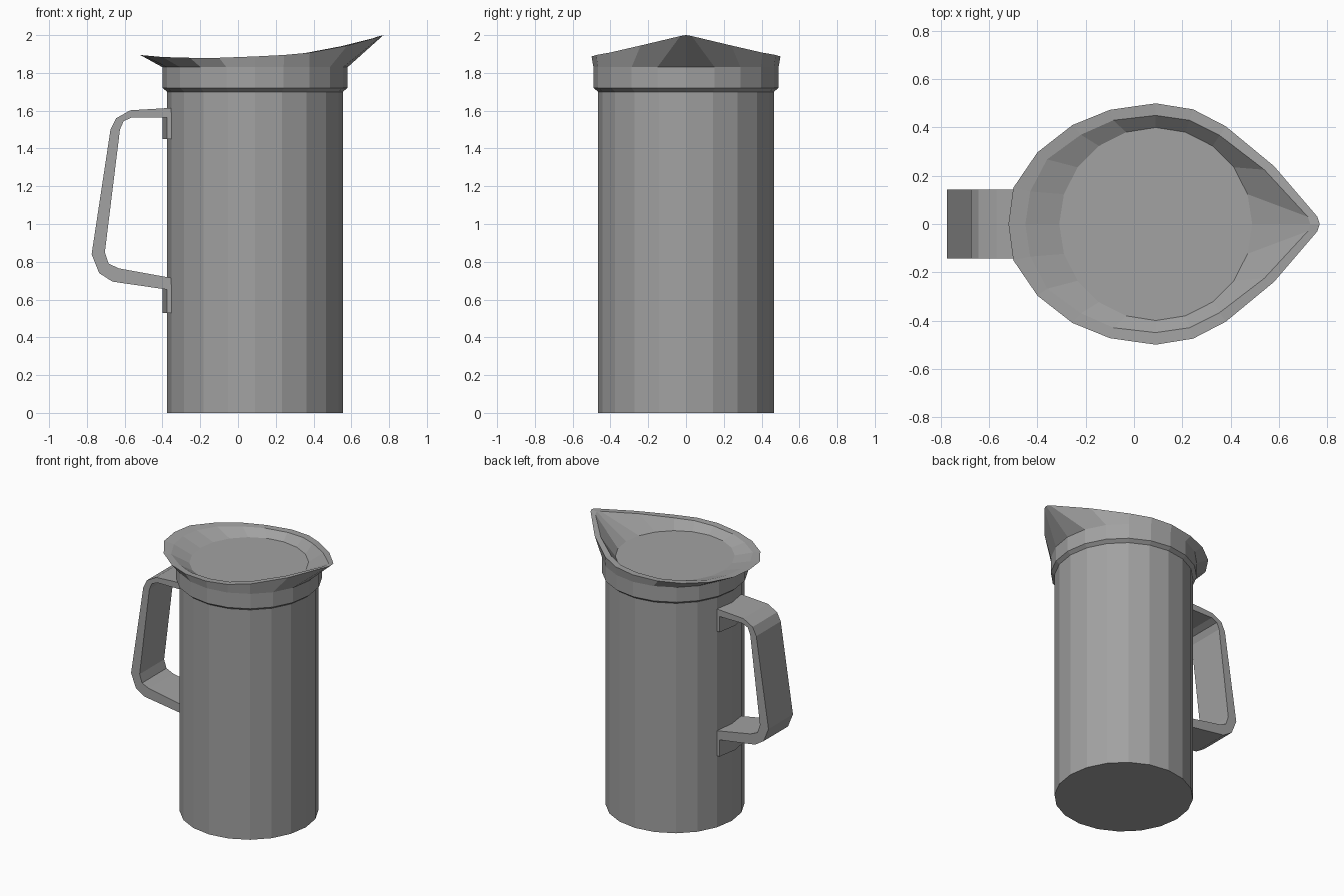
import bpy
import bmesh
from math import cos, sin, tau

cube = bpy.data.objects.get("Cube")
if cube:
    bpy.data.objects.remove(cube, do_unlink=True)

grey = bpy.data.materials.new("plain grey")
grey.use_nodes = True
grey.diffuse_color = (0.36, 0.36, 0.36, 1)
grey.node_tree.nodes["Principled BSDF"].inputs["Base Color"].default_value = grey.diffuse_color

SIDES = 20
CENTRE_X = 0.09


def finish(name, bm):
    bmesh.ops.recalc_face_normals(bm, faces=bm.faces)
    mesh = bpy.data.meshes.new(name)
    bm.to_mesh(mesh)
    bm.free()
    mesh.materials.append(grey)
    obj = bpy.data.objects.new(name, mesh)
    bpy.context.collection.objects.link(obj)
    return obj


def circle(radius, z):
    return [(CENTRE_X + radius * cos(tau * i / SIDES), radius * sin(tau * i / SIDES), z)
            for i in range(SIDES)]


def mirrored(half):
    # Complete a half outline running from the spout to the back
    return half + [(x, -y, z) for x, y, z in half[-2:0:-1]]


def loft(name, rings):
    bm = bmesh.new()
    loops = [[bm.verts.new(p) for p in ring] for ring in rings]
    for low, high in zip(loops, loops[1:]):
        for i in range(SIDES):
            j = (i + 1) % SIDES
            bm.faces.new((low[i], low[j], high[j], high[i]))
    bm.faces.new(loops[0])
    bm.faces.new(loops[-1])
    return finish(name, bm)


def prism(name, outline, offset):
    bm = bmesh.new()
    face = bm.faces.new([bm.verts.new(p) for p in outline])
    extruded = bmesh.ops.extrude_face_region(bm, geom=[face])["geom"]
    verts = [v for v in extruded if isinstance(v, bmesh.types.BMVert)]
    bmesh.ops.translate(bm, verts=verts, vec=offset)
    if face.is_valid and len(bm.faces) < len(outline) + 2:
        bm.faces.new(face.verts)
    return finish(name, bm)


# Jug body, collar and flared lip drawn out into a spout
lip_outer = mirrored([
    (0.77, 0, 2.0), (0.76, 0.03, 1.995), (0.58, 0.24, 1.945), (0.38, 0.405, 1.907),
    (0.245, 0.475, 1.895), (0.09, 0.5, 1.887), (-0.1, 0.473, 1.88), (-0.255, 0.41, 1.88),
    (-0.4, 0.297, 1.884), (-0.5, 0.15, 1.893), (-0.52, 0, 1.896)])
lip_inner = mirrored([
    (0.73, 0, 1.99), (0.72, 0.03, 1.985), (0.54, 0.225, 1.94), (0.355, 0.367, 1.905),
    (0.23, 0.43, 1.893), (0.09, 0.45, 1.885), (-0.085, 0.43, 1.878), (-0.22, 0.37, 1.876),
    (-0.36, 0.268, 1.878), (-0.43, 0.135, 1.882), (-0.45, 0, 1.884)])
loft("jug_body", [circle(0.465, 0), circle(0.465, 1.70), circle(0.49, 1.72),
                  circle(0.49, 1.83), lip_outer, lip_inner, circle(0.40, 1.835)])

# Handle strap
HALF = 0.143
outer = [(-0.355, 1.615), (-0.57, 1.602), (-0.645, 1.56), (-0.675, 1.50),
         (-0.775, 0.84), (-0.735, 0.74), (-0.665, 0.695), (-0.355, 0.65)]
inner = [(-0.355, 1.565), (-0.56, 1.565), (-0.605, 1.545), (-0.625, 1.50),
         (-0.705, 0.85), (-0.685, 0.79), (-0.63, 0.765), (-0.355, 0.715)]
prism("handle", [(x, -HALF, z) for x, z in outer + inner[::-1]], (0, 2 * HALF, 0))

# Curved mounting tabs hugging the body under each end of the handle
for name, bottom, top in (("upper_tab", 1.45, 1.59), ("lower_tab", 0.53, 0.68)):
    plan = [(-0.35, -HALF), (-0.376, -HALF), (-0.40, 0), (-0.376, HALF), (-0.35, HALF)]
    prism(name, [(x, y, bottom) for x, y in plan], (0, 0, top - bottom))
